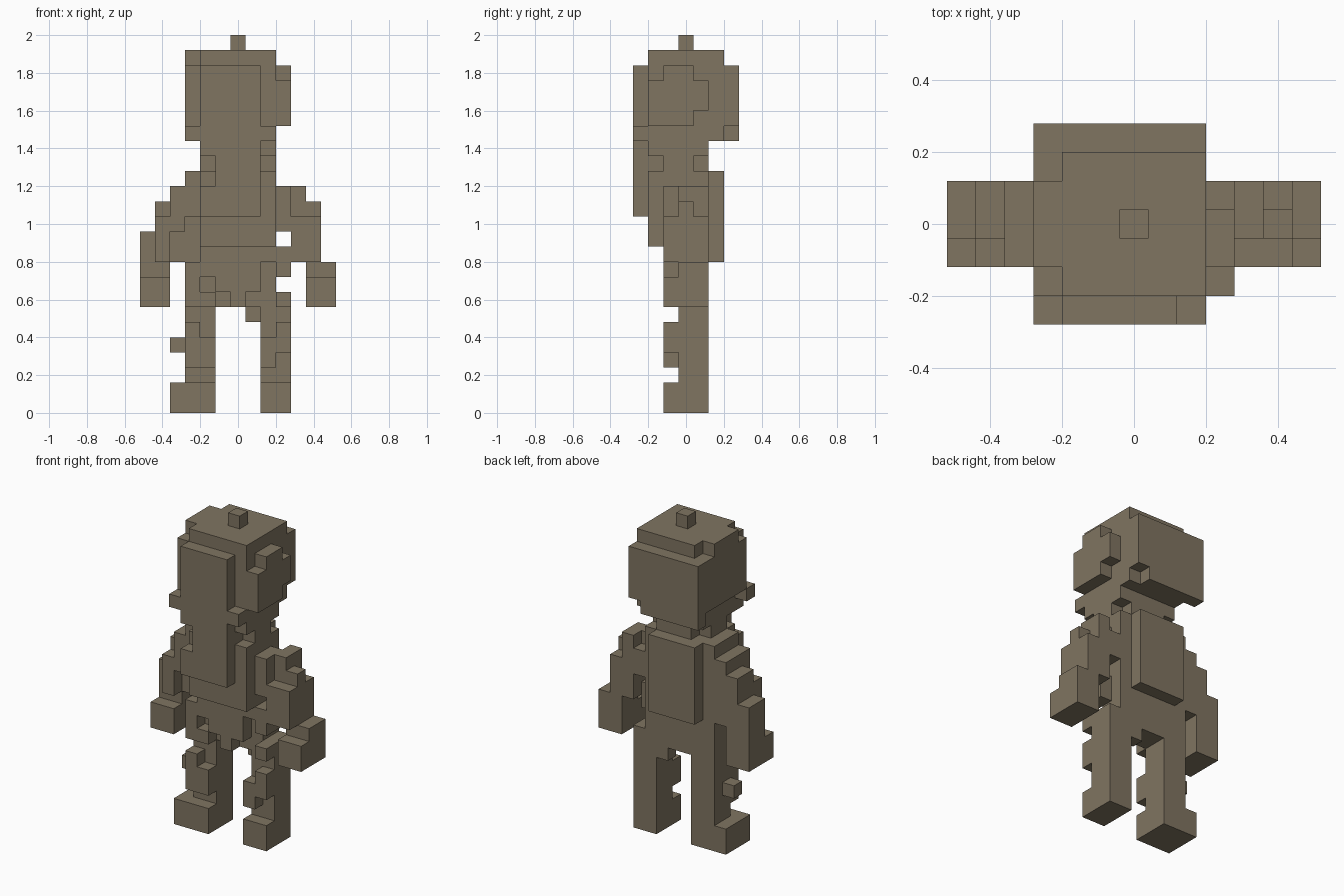
import bpy
import bmesh
from itertools import product
from mathutils import Matrix, Vector

if "Cube" in bpy.data.objects:
    bpy.data.objects.remove(bpy.data.objects["Cube"])

U = 0.08          # edge length of one block
MID = (-1, 1)     # limb depth
WIDE = (-2, 2)    # head and torso width
PLATE = (-2, 1)   # front and back plates
REAR = (0, 1)     # rear part of a limb


def block(x, y, z):
    """Set of block cells; each axis is one index or an inclusive range."""
    spans = [(v, v) if isinstance(v, int) else v for v in (x, y, z)]
    return set(product(*(range(lo, hi + 1) for lo, hi in spans)))


def mirror(cells):
    return {(-x, y, z) for x, y, z in cells}


parts = {}

# Head with its knob, rear bulge, ears and cheeks
parts["top_knob"] = block(0, 0, 24)
parts["head"] = block(WIDE, WIDE, (18, 23))
parts["head_back"] = block((-3, 2), 3, (18, 22)) - block(2, 3, 18)
parts["left_ear"] = block(-3, WIDE, (19, 22)) | block(-3, MID, 23)
parts["right_ear"] = (block(3, PLATE, (19, 22)) - block(3, -2, 22)
                      - block(3, 1, 22) - block(3, 1, 19))
parts["cheeks"] = block(-3, -3, 18) | block(2, -3, 18)

# Long face plate down to the chest, notched at the neck
parts["face_plate"] = block(PLATE, -3, (13, 22)) - block(-2, -3, (15, 16))

# Neck, torso and pelvis
parts["neck"] = (block(WIDE, PLATE, 17) | block(MID, PLATE, 16)
                 | block(WIDE, (-1, 0), 16))
parts["torso"] = block(WIDE, PLATE, (10, 15)) - block(WIDE, -2, 10)
parts["back_plate"] = block(PLATE, 2, (10, 15))
parts["pelvis"] = (block(WIDE, REAR, (7, 9)) | block(MID, -1, (8, 10))
                   | block(0, -1, 7) | block(1, 1, 6))
parts["right_hip"] = block(3, (-1, 0), (9, 10))
parts["left_hip"] = (block(-3, MID, (7, 9)) | block(-3, REAR, 10)
                     | block(-2, -1, 7) | block(-2, -1, 9))

# Arms and hands
hand = block((5, 6), MID, (7, 8))
parts["left_hand"] = mirror(hand)
parts["right_hand"] = hand | block((5, 6), REAR, 9)
parts["left_arm"] = (block(-3, MID, (13, 15)) | block(-3, REAR, (11, 12))
                     | block(-4, MID, (12, 14)) | block(-4, REAR, (10, 11))
                     | block(-5, MID, (10, 12)) | block(-5, REAR, 13)
                     | block((-6, -5), REAR, (9, 11)))
parts["right_arm"] = (block(3, MID, (12, 14)) - block(3, 1, 14)
                      | block(4, REAR, (13, 14)) | block(5, 0, 13)
                      | block((4, 5), MID, (10, 12)))

# Legs and feet: a shared column with different knee bumps
leg = block((2, 3), REAR, (2, 6))
foot = block((2, 3), MID, (0, 1))
knee = block((2, 3), -1, 4) | block(3, -1, 5)
parts["right_leg"] = (leg | knee | block(2, -1, 3)
                      | block(3, MID, 7) | block(2, REAR, 7))
parts["left_leg"] = (mirror(leg | knee | block((2, 3), -1, 3))
                     | block(-4, 0, 4))
parts["right_foot"] = foot
parts["left_foot"] = mirror(foot | block(4, MID, (0, 1)))

clay = bpy.data.materials.new("warm_grey_brown")
clay.diffuse_color = (0.215, 0.176, 0.120, 1.0)
clay.use_nodes = True
clay.node_tree.nodes["Principled BSDF"].inputs["Base Color"].default_value = clay.diffuse_color


def unit(axis, size):
    v = Vector()
    v[axis] = size
    return v


def build(name, cells, solid):
    """Skin the exposed block sides and merge the flat areas."""
    bm = bmesh.new()
    for cell in sorted(cells):
        for axis, sign in product(range(3), (-1, 1)):
            n = unit(axis, sign)
            if tuple(int(p + q) for p, q in zip(cell, n)) in solid:
                continue
            a = unit((axis + 1) % 3, 0.5)
            b = n.cross(a)
            mid = Vector(cell) + unit(2, 0.5) + n * 0.5
            bm.faces.new([bm.verts.new((mid + k) * U)
                          for k in (a + b, b - a, -a - b, a - b)])
    bmesh.ops.remove_doubles(bm, verts=bm.verts, dist=0.001)
    bmesh.ops.dissolve_limit(bm, angle_limit=0.01, verts=bm.verts,
                             edges=bm.edges)
    mesh = bpy.data.meshes.new(name)
    bm.to_mesh(mesh)
    bm.free()
    mesh.materials.append(clay)
    bpy.context.collection.objects.link(bpy.data.objects.new(name, mesh))


solid = set().union(*parts.values())
used = set()
for name, cells in parts.items():
    build(name, cells - used, solid)
    used |= cells
